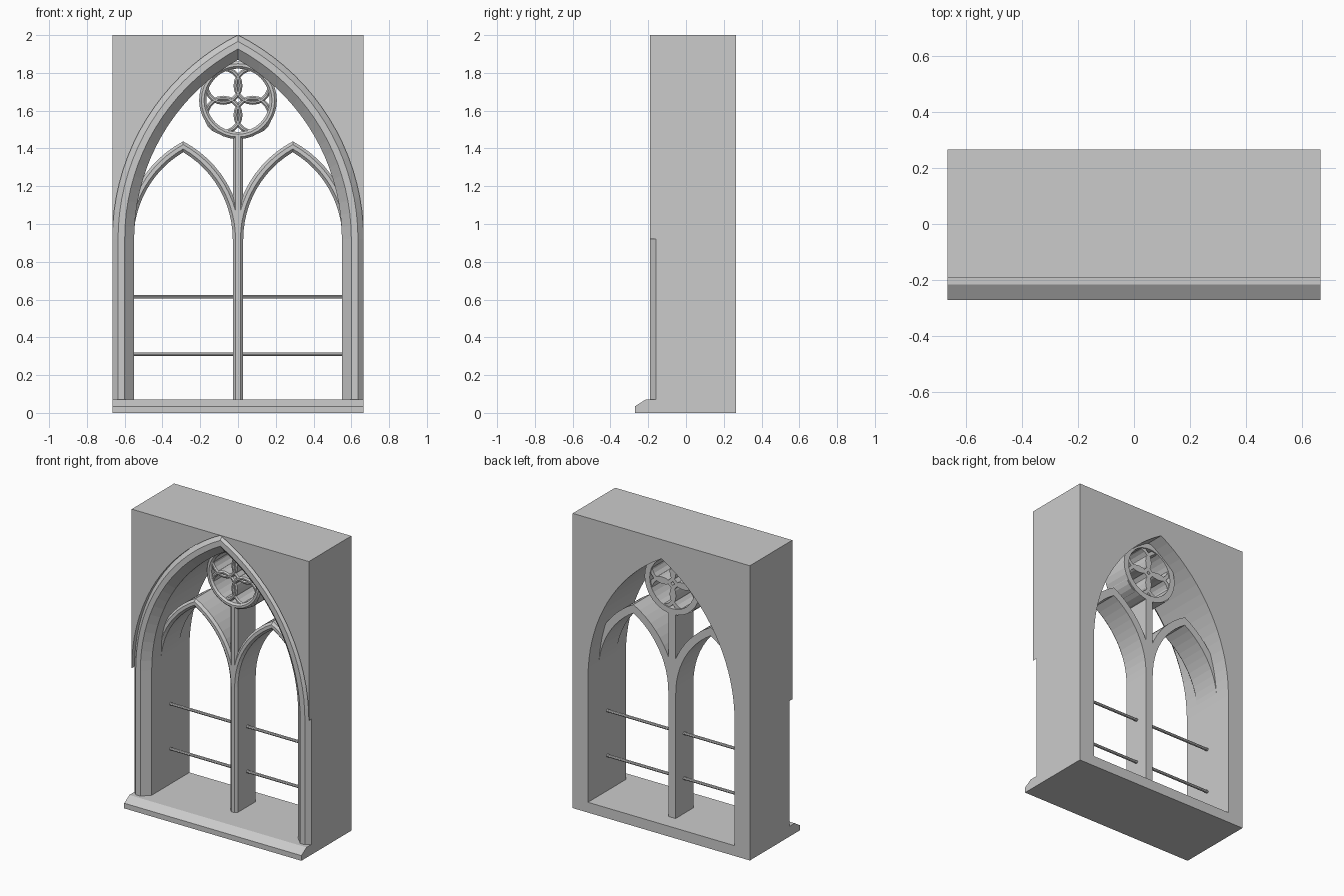
import bpy, bmesh
from math import sin, cos, acos, pi, sqrt

if "Cube" in bpy.data.objects:
    bpy.data.objects.remove(bpy.data.objects["Cube"])

W, BACK, FRONT = 0.665, 0.265, -0.19      # wall half width, back and front planes
SPRING, SILL = 0.92, 0.07                 # arch springing and sill heights
T_FRONT, T_BACK = -0.055, 0.15            # tracery planes


def loft(name, rows, close_rows=False, close_section=True, caps=False, mirror=False):
    """Skin a list of cross-sections (each a list of 3D points)."""
    bm = bmesh.new()
    v = [[bm.verts.new(p) for p in r] for r in rows]
    n, m = len(v), len(v[0])
    for i in range(n if close_rows else n - 1):
        for j in range(m if close_section else m - 1):
            a, b = v[i], v[(i + 1) % n]
            k = (j + 1) % m
            bm.faces.new((a[j], a[k], b[k], b[j]))
    if caps:
        bm.faces.new(v[0])
        bm.faces.new(v[-1])
    bmesh.ops.remove_doubles(bm, verts=bm.verts, dist=1e-5)
    bmesh.ops.dissolve_degenerate(bm, edges=bm.edges, dist=1e-5)
    bmesh.ops.recalc_face_normals(bm, faces=bm.faces)
    me = bpy.data.meshes.new(name)
    bm.to_mesh(me)
    bm.free()
    ob = bpy.data.objects.new(name, me)
    bpy.context.collection.objects.link(ob)
    if mirror:
        ob.modifiers.new("mirror", 'MIRROR').merge_threshold = 0.0002
    return ob


def arch_point(w, c, t):
    """Point on the right half of a pointed arch: half width w, centre offset c."""
    r = w + c
    a = acos(c / r) * t
    return r * cos(a) - c, r * sin(a)


def bar_profile(h, front=T_FRONT, back=T_BACK, c=0.015):
    """Stone bar section with chamfered front: (offset, y)."""
    return [(-h, back), (-h, front + c), (-h + c, front),
            (h - c, front), (h, front + c), (h, back)]


# wall with moulded pointed opening, right half mirrored
RISE = 2.0 - SPRING
C = (W * W + RISE * RISE) / (2 * W) - W
moulding = [(0.55, BACK), (0.55, -0.14), (0.60, FRONT), (0.635, FRONT), (W, -0.16)]
rows = []
for z in (0.03, SPRING):
    r = [(x, y, z) for x, y in moulding]
    rows.append(r + [(W, -0.16, z), (W, -0.16, z), (W, BACK, z)])
N = 18
for i in range(N + 1):
    r = []
    for w, y in moulding + [(W, FRONT)]:
        x, z = arch_point(w, C, i / N)
        r.append((x, y, SPRING + z))
    z = r[-1][2]
    rows.append(r + [(W, FRONT, z), (W, BACK, z)])
rows.append(rows[-1][:6] + [(0, FRONT, 2), (0, BACK, 2)])
loft("wall", rows, mirror=True)

# sill with weathered front edge
sill = [(-0.27, 0), (-0.27, 0.035), (-0.215, SILL), (BACK, SILL), (BACK, 0)]
loft("sill", [[(x, y, z) for y, z in sill] for x in (-W, W)], caps=True)

# central mullion up to the rose
loft("mullion", [[(x, y, z) for x, y in bar_profile(0.027)] for z in (0.05, 1.47)], caps=True)

# two pointed sub-arches
CX, SC, SW = 0.29, 0.273, 0.287
for side in (-1, 1):
    for flip in (-1, 1):
        rows = []
        for i in range(13):
            r = []
            for o, y in bar_profile(0.025):
                x, z = arch_point(SW + o, SC, i / 12)
                r.append((side * CX + flip * x, y, SPRING + z))
            rows.append(r)
        loft("sub_arch", rows)


# rose ring and four overlapping foils
def ring(name, cx, cz, rad, prof, n):
    loft(name, [[(cx + (rad + o) * cos(2 * pi * i / n), y, cz + (rad + o) * sin(2 * pi * i / n))
                 for o, y in prof] for i in range(n)], close_rows=True)


RZ = 1.655
ring("rose_ring", 0, RZ, 0.187, bar_profile(0.019, c=0.012), 32)
for sx in (-1, 1):
    for sz in (-1, 1):
        ring("rose_foil", sx * 0.078, RZ + sz * 0.078, 0.09,
             bar_profile(0.012, T_FRONT + 0.01, T_BACK - 0.008, 0.008), 20)

# horizontal iron bars
for z in (0.31, 0.615):
    for s in (-1, 1):
        loft("glazing_bar", [[(s * x, 0.06 + 0.01 * cos(pi * k / 4), z + 0.01 * sin(pi * k / 4))
                              for k in range(8)] for x in (0.02, 0.56)], caps=True)
